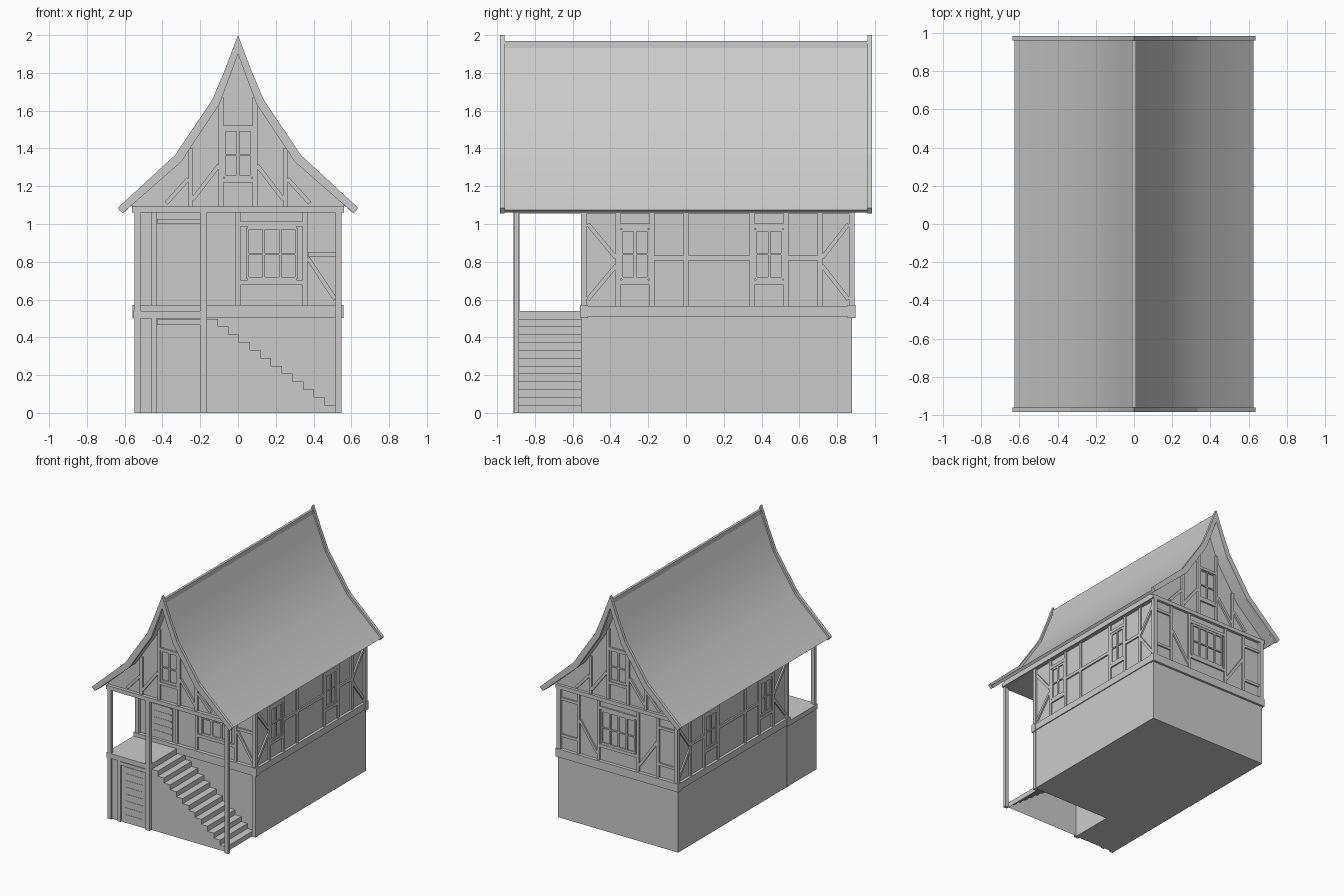
import bpy, bmesh
from mathutils import Vector

old = bpy.data.objects.get("Cube")
if old:
    bpy.data.objects.remove(old, do_unlink=True)

GREY = (0.6, 0.6, 0.6, 1)
mat = bpy.data.materials.new("plain grey")
mat.use_nodes = True
mat.diffuse_color = GREY
mat.node_tree.nodes["Principled BSDF"].inputs["Base Color"].default_value = GREY


def finish(name, bm):
    bmesh.ops.recalc_face_normals(bm, faces=bm.faces)
    me = bpy.data.meshes.new(name)
    bm.to_mesh(me)
    bm.free()
    me.materials.append(mat)
    ob = bpy.data.objects.new(name, me)
    bpy.context.collection.objects.link(ob)
    return ob


def hexa(bm, base, shift):
    """Four base corners swept along a shift."""
    low = [bm.verts.new(p) for p in base]
    high = [bm.verts.new(Vector(p) + shift) for p in base]
    bm.faces.new(low)
    bm.faces.new(high)
    for i in range(4):
        j = (i + 1) % 4
        bm.faces.new((low[i], low[j], high[j], high[i]))


def box(name, x, y, z):
    bm = bmesh.new()
    base = [(x[0], y[0], z[0]), (x[1], y[0], z[0]), (x[1], y[1], z[0]), (x[0], y[1], z[0])]
    hexa(bm, base, Vector((0, 0, z[1] - z[0])))
    return finish(name, bm)


def prism(name, profile, y0, y1):
    """Extrude an xz profile along y."""
    bm = bmesh.new()
    a = [bm.verts.new((x, y0, z)) for x, z in profile]
    b = [bm.verts.new((x, y1, z)) for x, z in profile]
    bm.faces.new(a)
    bm.faces.new(b)
    for i in range(len(a)):
        j = (i + 1) % len(a)
        bm.faces.new((a[i], a[j], b[j], b[i]))
    return finish(name, bm)


X, Y = Vector((1, 0, 0)), Vector((0, 1, 0))
# wall planes: a point on the wall, direction along it, outward normal
WALLS = {
    "front": (Y * -0.53, X, -Y), "back": (Y * 0.87, X, Y),
    "right": (X * 0.53, Y, X), "left": (X * -0.53, Y, -X),
    "front_gable": (Y * -0.885, X, -Y), "back_gable": (Y * 0.87, X, Y),
    "porch": (Y * -0.895, X, -Y),
}


def timbers(name, wall, bars, depth=0.012):
    """Bars on a wall, each (u0, z0, u1, z1, width)."""
    o, u, n = WALLS[wall]
    bm = bmesh.new()
    for u0, z0, u1, z1, w in bars:
        a, b = Vector((u0, z0)), Vector((u1, z1))
        d = (b - a).normalized()
        s = Vector((-d.y, d.x)) * w / 2
        pts = [o + u * p.x + Vector((0, 0, p.y)) - n * 0.004 for p in (a - s, b - s, b + s, a + s)]
        hexa(bm, pts, n * (depth + 0.004))
    return finish(name, bm)


def window(name, wall, u0, u1, z0, z1, panes, cross):
    bars = [(u0, z0, u1, z0, 0.018), (u0, z1, u1, z1, 0.018), (u0, z0, u0, z1, 0.014), (u1, z0, u1, z1, 0.014)]
    for i in range(1, panes):
        c = u0 + (u1 - u0) * i / panes
        bars.append((c, z0, c, z1, 0.014))
    for z in cross:
        bars.append((u0, z, u1, z, 0.01))
    timbers(name, wall, bars, 0.009)


def door(name, wall, z0, z1):
    timbers(name, wall, [(-0.31, z0, -0.31, z1, 0.18)], 0.005)
    step = (z1 - z0) / 8
    timbers(name + "_planks", wall,
            [(-0.39, z0 + step * i, -0.23, z0 + step * i, 0.01) for i in range(1, 8)], 0.008)


# masonry base, plastered storey and porch store
box("stone_base", (-0.545, 0.545), (-0.53, 0.88), (0, 0.51))
box("upper_storey", (-0.53, 0.53), (-0.53, 0.87), (0.51, 1.07))
box("porch_store", (-0.545, -0.17), (-0.895, -0.53), (0, 0.5))
box("porch_landing", (-0.557, -0.165), (-0.912, -0.53), (0.5, 0.54))

# sill band around the house
for name, y in (("front_sill", (-0.56, -0.52)), ("back_sill", (0.855, 0.898))):
    box(name, (-0.558, 0.558), y, (0.503, 0.57))
for name, x in (("left_sill", (-0.553, -0.52)), ("right_sill", (0.52, 0.553))):
    box(name, x, (-0.53, 0.87), (0.51, 0.565))

# corner posts and top plates
for side, s in (("left", -1), ("right", 1)):
    x = sorted((s * 0.515, s * 0.548))
    box(side + "_front_corner_post", x, (-0.555, -0.525), (0, 1.07))
    box(side + "_back_corner_post", x, (0.862, 0.893), (0.57, 1.07))
    box(side + "_porch_post", x, (-0.91, -0.885), (0, 1.07))
    box(side + "_top_plate", x, (-0.905, 0.88), (1.055, 1.085))
box("middle_porch_post", (-0.2, -0.165), (-0.912, -0.882), (0, 1.07))
box("front_tie_beam", (-0.56, 0.56), (-0.912, -0.88), (1.06, 1.092))
box("back_tie_beam", (-0.56, 0.56), (0.865, 0.893), (1.06, 1.092))

# stairs, open underneath
STEPS, RUN, RISE = 12, 0.0565, 0.0415
profile = [(0.515 - STEPS * RUN, 0), (0.515, 0)]
for i in range(STEPS):
    profile += [(0.515 - i * RUN, (i + 1) * RISE), (0.515 - (i + 1) * RUN, (i + 1) * RISE)]
stairs = prism("stairs", profile, -0.888, -0.531)
bm = bmesh.new()
bm.from_mesh(stairs.data)
bmesh.ops.delete(bm, geom=[f for f in bm.faces if f.normal.z < -0.9], context="FACES")
bm.to_mesh(stairs.data)
bm.free()

# roof shell, attic and gable boards
OUTER = [(0.625, 1.075), (0.32, 1.35), (0.125, 1.645), (0.06, 1.81)]
INNER = [(0.605, 1.06), (0.305, 1.332), (0.105, 1.632), (0.045, 1.79)]


def arch(points, apex):
    return [(-x, z) for x, z in points] + [(0, apex)] + [(x, z) for x, z in reversed(points)]


roof = prism("roof", arch(OUTER, 1.955) + arch(INNER, 1.91)[::-1], -0.965, 0.965)
attic = [(0.56, 1.06), (0.56, 1.105)] + INNER[1:]
prism("attic", arch(attic, 1.92), -0.885, 0.87)
BOARD = [(0.637, 1.085), (0.333, 1.365), (0.135, 1.66), (0.07, 1.815)]
BOARD_IN = [(0.612, 1.056), (0.3, 1.33), (0.098, 1.635), (0.04, 1.79)]
for name, y in (("front_gable_board", -0.985), ("back_gable_board", 0.96)):
    prism(name, arch(BOARD, 2.0) + arch(BOARD_IN, 1.9)[::-1], y, y + 0.025)
box("ridge_cap", (-0.01, 0.01), (-0.965, 0.965), (1.92, 1.968))

for ob in bpy.context.selected_objects:
    ob.select_set(False)
roof.select_set(True)
bpy.context.view_layer.objects.active = roof
bpy.ops.object.shade_smooth_by_angle(angle=0.6)

# gable framing
for g in ("front_gable", "back_gable"):
    bars = []
    for s in (-1, 1):
        bars += [(s * 0.09, 1.09, s * 0.09, 1.67, 0.025), (s * 0.25, 1.09, s * 0.25, 1.4, 0.025),
                 (s * 0.102, 1.31, s * 0.24, 1.13, 0.022), (s * 0.262, 1.24, s * 0.38, 1.11, 0.022)]
    for z in (1.23, 1.51):
        bars.append((-0.08, z, 0.08, z, 0.022))
    timbers(g + "_timbers", g, bars, 0.015)
    window(g + "_window", g, -0.072, 0.072, 1.25, 1.5, 2, (1.365,))

# side wall framing
for side in ("left", "right"):
    bars = [(y, 0.56, y, 1.06, 0.025) for y in (-0.36, -0.18, 0.0, 0.35, 0.53, 0.71)]
    bars += [(-0.52, 1.0, -0.37, 0.82, 0.022), (-0.37, 0.78, -0.52, 0.6, 0.022),
             (0.72, 0.82, 0.86, 1.0, 0.022), (0.72, 0.78, 0.86, 0.6, 0.022),
             (-0.18, 0.82, 0.0, 0.82, 0.025), (0.53, 0.82, 0.71, 0.82, 0.025),
             (0.0, 0.82, 0.35, 0.82, 0.025)]
    for y0 in (-0.36, 0.35):
        bars += [(y0, z, y0 + 0.18, z, 0.025) for z in (0.69, 0.99)]
        window(side + "_window", side, y0 + 0.02, y0 + 0.16, 0.71, 0.97, 2, (0.84,))
    timbers(side + "_wall_timbers", side, bars)

# front wall framing with the upper door
bars = [(x, 0.56, x, 1.06, 0.025) for x in (-0.445, -0.18, 0.0, 0.355)]
bars += [(0.0, z, 0.355, z, 0.025) for z in (0.69, 1.0)]
bars += [(-0.43, 1.015, -0.19, 1.015, 0.025), (0.37, 0.82, 0.515, 0.6, 0.022), (0.37, 0.84, 0.515, 0.84, 0.022)]
timbers("front_wall_timbers", "front", bars)
window("front_window", "front", 0.05, 0.31, 0.71, 0.98, 3, (0.84,))
door("upper_door", "front", 0.57, 1.0)

# back wall framing
bars = [(-0.17, z, 0.17, z, 0.025) for z in (0.69, 1.0)]
for s in (-1, 1):
    bars += [(s * 0.18, 0.56, s * 0.18, 1.06, 0.025), (s * 0.36, 0.56, s * 0.36, 1.06, 0.025),
             (s * 0.19, 0.62, s * 0.35, 0.85, 0.022), (s * 0.37, 0.98, s * 0.515, 0.98, 0.022),
             (s * 0.37, 0.68, s * 0.515, 0.68, 0.022)]
timbers("back_wall_timbers", "back", bars)
window("back_window", "back", -0.15, 0.15, 0.71, 0.98, 4, (0.84,))

# lower door in the porch store
timbers("store_timbers", "porch", [(-0.445, 0, -0.445, 0.5, 0.025), (-0.43, 0.48, -0.19, 0.48, 0.028)])
door("lower_door", "porch", 0.01, 0.46)
